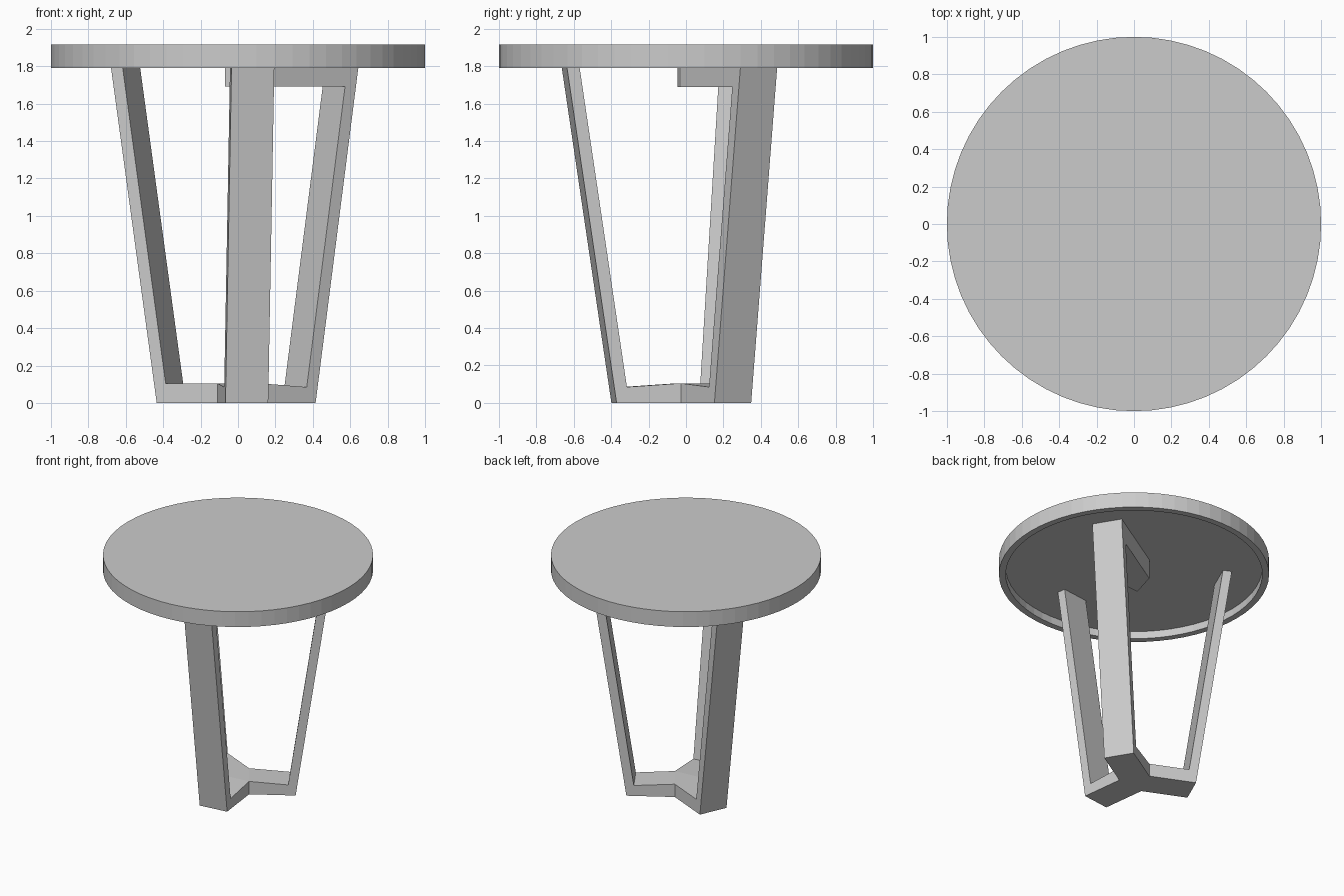
import bpy, bmesh
from math import radians, sin
from mathutils import Vector, Matrix

if "Cube" in bpy.data.objects:
    bpy.data.objects.remove(bpy.data.objects["Cube"])

HUB = Vector((-0.004, 0.032))      # axis where the three arms meet
ANGLES = [radians(a) for a in (-83, 31.3, 156)]
NAMES = ["front", "right", "left"]
BAR_END_Z = [0.085, 0.085, 0.105]  # bar height where it meets each leg
HALF, THICK, FOOT_R = 0.115, 0.068, 0.42
LEAN = 0.267 / 1.79
Z_UNDER, Z_RIM, Z_TOP = 1.85, 1.79, 1.915


def direction(a):
    return Matrix.Rotation(a, 2) @ Vector((1, 0))


def place(a, r, side, z):
    """Point at radius r along arm direction a, shifted sideways."""
    d = direction(a)
    p = HUB + d * r + Vector((-d.y, d.x)) * side
    return Vector((p.x, p.y, z))


def prism(name, bottom, top):
    """Closed solid between two matching outlines."""
    bm = bmesh.new()
    lo = [bm.verts.new(p) for p in bottom]
    hi = [bm.verts.new(p) for p in top]
    n = len(lo)
    bm.faces.new(lo[::-1])
    bm.faces.new(hi)
    for i in range(n):
        j = (i + 1) % n
        bm.faces.new((lo[i], lo[j], hi[j], hi[i]))
    bmesh.ops.triangulate(bm, faces=[f for f in bm.faces if len(f.verts) > 4])
    bmesh.ops.recalc_face_normals(bm, faces=bm.faces[:])
    return finish(name, bm)


def finish(name, bm):
    me = bpy.data.meshes.new(name)
    bm.to_mesh(me)
    bm.free()
    ob = bpy.data.objects.new(name, me)
    bpy.context.collection.objects.link(ob)
    return ob


def crotch(i, z):
    """Inner corner between arm i and the next one."""
    a, b = ANGLES[i], ANGLES[(i + 1) % 3]
    if b < a:
        b += radians(360)
    return place((a + b) / 2, HALF / sin((b - a) / 2), 0, z)


# Tabletop: disc with a shallow recess underneath
bm = bmesh.new()
SEG = 64
rings = []
for r, z in ((0.95, Z_UNDER), (0.95, Z_RIM), (1, Z_RIM), (1, Z_TOP)):
    rings.append([bm.verts.new((*(direction(radians(360 * k / SEG)) * r), z)) for k in range(SEG)])
for r0, r1 in zip(rings, rings[1:]):
    for k in range(SEG):
        m = (k + 1) % SEG
        bm.faces.new((r0[k], r0[m], r1[m], r1[k]))
bm.faces.new(rings[0])
bm.faces.new(rings[-1])
bmesh.ops.recalc_face_normals(bm, faces=bm.faces[:])
finish("tabletop", bm)

# Leaning flat legs
for name, a in zip(NAMES, ANGLES):
    def outline(z):
        r = FOOT_R + LEAN * z
        return [place(a, r - THICK, -HALF, z), place(a, r, -HALF, z),
                place(a, r, HALF, z), place(a, r - THICK, HALF, z)]
    prism(name + "_leg", outline(0), outline(Z_UNDER))

# Three-armed floor base, sloping down slightly towards the legs
low, high = [], []
for i, a in enumerate(ANGLES):
    z = BAR_END_Z[i]
    for s in (-HALF, HALF):
        low.append(place(a, FOOT_R - THICK, s, 0))
        high.append(place(a, FOOT_R - THICK + LEAN * z, s, z))
    low.append(crotch(i, 0))
    high.append(crotch(i, 0.105))
prism("base", low, high)

# Single support arm under the top, from the right leg to a pointed end
a = ANGLES[1]


def arm(z):
    r = FOOT_R - THICK + LEAN * z
    return [place(a, r, -HALF, z), place(a, r, HALF, z), crotch(1, z),
            Vector((-0.07, -0.045, z)), crotch(0, z)]


prism("top_support_arm", arm(1.69), arm(Z_UNDER))
